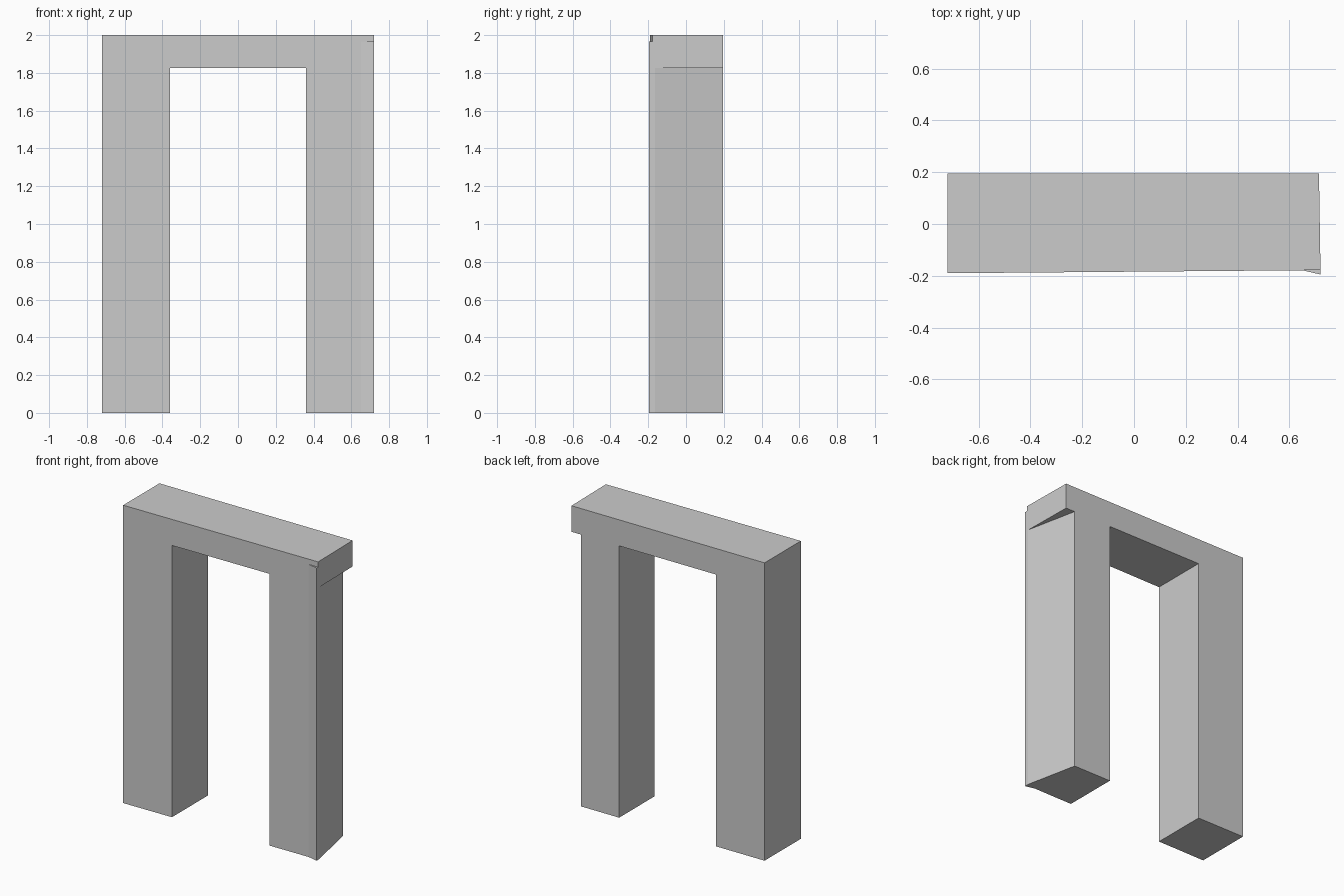
import bpy
import bmesh

cube = bpy.data.objects.get("Cube")
if cube:
    bpy.data.objects.remove(cube, do_unlink=True)

# Plain grey stone
stone = bpy.data.materials.new("grey stone")
stone.use_nodes = True
colour = (0.6, 0.6, 0.6, 1)
stone.diffuse_color = colour
stone.node_tree.nodes["Principled BSDF"].inputs["Base Color"].default_value = colour

HALF, IN, BACK = 0.72, 0.36, 0.195
LINTEL, TOP, NUB_TOP = 1.825, 2.0, 1.965


def front(x):
    """The slightly slanting front line of the doorway."""
    return -0.19 + 0.012 * (x + HALF) / (2 * HALF)


def prism(name, plan, z0, z1):
    """Extrude a plan outline from z0 up to z1."""
    bm = bmesh.new()
    face = bm.faces.new([bm.verts.new((x, y, z0)) for x, y in plan])
    up = bmesh.ops.extrude_face_region(bm, geom=[face])["geom"]
    verts = [v for v in up if isinstance(v, bmesh.types.BMVert)]
    bmesh.ops.translate(bm, verts=verts, vec=(0, 0, z1 - z0))
    bmesh.ops.recalc_face_normals(bm, faces=bm.faces)
    mesh = bpy.data.meshes.new(name)
    bm.to_mesh(mesh)
    bm.free()
    mesh.materials.append(stone)
    obj = bpy.data.objects.new(name, mesh)
    bpy.context.collection.objects.link(obj)
    return obj


# Crossbeam, its end a touch out of square
prism("lintel", [(-HALF, front(-HALF)), (HALF, front(HALF)),
                 (HALF - 0.006, BACK), (-HALF, BACK)], LINTEL, TOP)

# Square post on the -x side
prism("right_post", [(-HALF, front(-HALF)), (-IN, front(-IN)),
                     (-IN, BACK), (-HALF, BACK)], 0, LINTEL)

# Post on the +x side: flared front corner, outer side tapering to the back
flare = [(0.65, front(0.65)), (HALF, -0.195), (HALF, -0.165)]
prism("left_post", [(IN, front(IN))] + flare + [(0.645, BACK), (IN, BACK)],
      0, LINTEL)

# Flared corner carried up in front of the lintel
prism("post_corner", flare + [(0.65, -0.165)], LINTEL, NUB_TOP)
